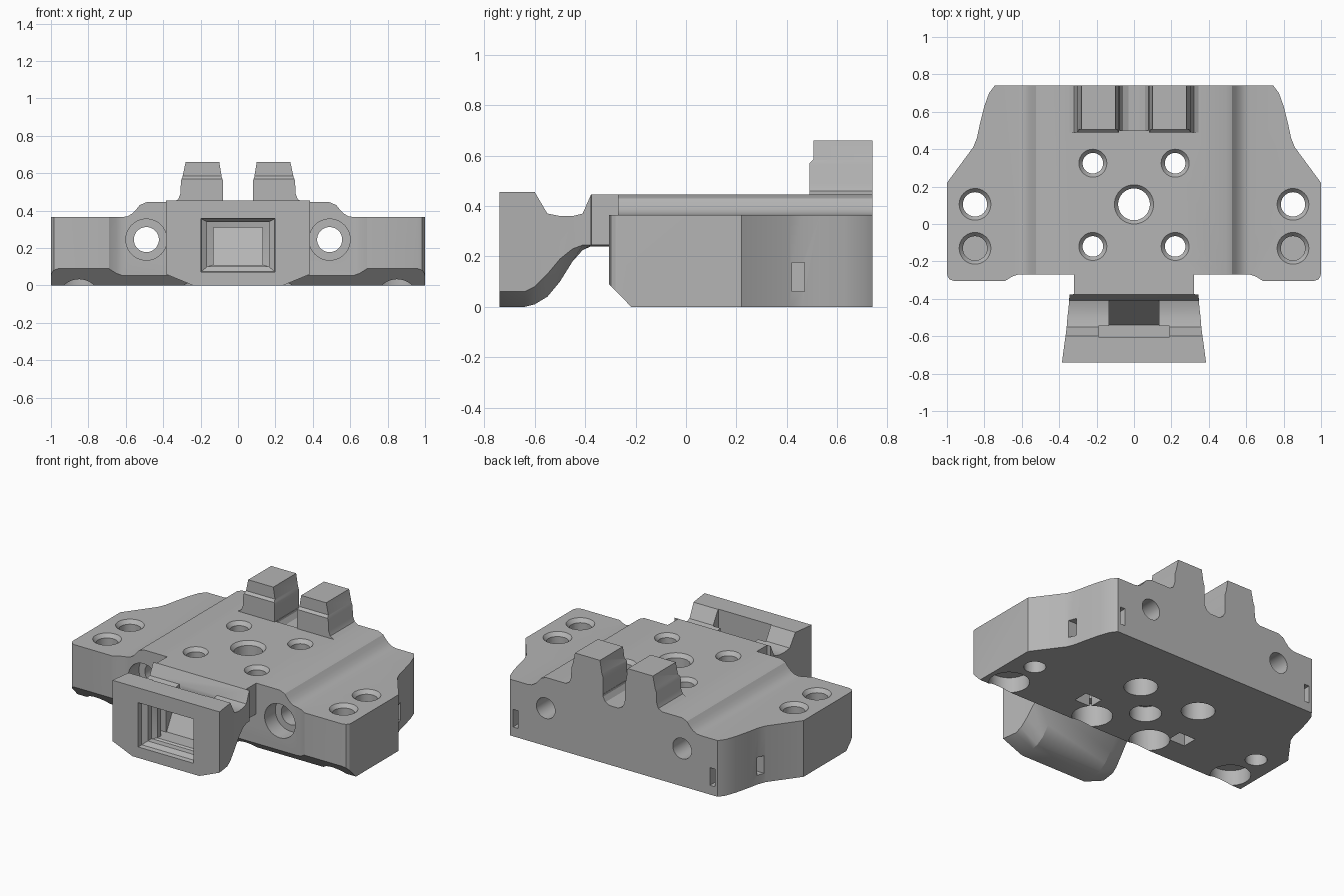
import bpy, bmesh, math
from mathutils import Matrix, Vector

if "Cube" in bpy.data.objects:
    bpy.data.objects.remove(bpy.data.objects["Cube"])

grey = bpy.data.materials.new("plain grey")
grey.use_nodes = True
COLOUR = (0.46, 0.46, 0.46, 1)
grey.diffuse_color = COLOUR
grey.node_tree.nodes["Principled BSDF"].inputs["Base Color"].default_value = COLOUR


def make(name, bm):
    bmesh.ops.recalc_face_normals(bm, faces=bm.faces)
    mesh = bpy.data.meshes.new(name)
    bm.to_mesh(mesh)
    bm.free()
    mesh.materials.append(grey)
    ob = bpy.data.objects.new(name, mesh)
    bpy.context.collection.objects.link(ob)
    return ob


def loft(name, rings):
    bm = bmesh.new()
    rows = [[bm.verts.new(p) for p in ring] for ring in rings]
    n = len(rows[0])
    for a, b in zip(rows, rows[1:]):
        for i in range(n):
            bm.faces.new((a[i], a[(i + 1) % n], b[(i + 1) % n], b[i]))
    bm.faces.new(rows[0])
    bm.faces.new(rows[-1])
    return make(name, bm)


def prism(name, points, axis, lo, hi):
    """Extrude a 2D outline along one axis."""
    def place(p, d):
        c = list(p)
        c.insert("xyz".index(axis), d)
        return c
    return loft(name, [[place(p, d) for p in points] for d in (lo, hi)])


def box(x0, x1, y0, y1, z0, z1):
    return prism("cutter", [(x0, y0), (x1, y0), (x1, y1), (x0, y1)], "z", z0, z1)


def cone(x, y, z, axis, length, r1, r2=None):
    """Round cutter starting at a point and running along +axis."""
    bm = bmesh.new()
    turn = Matrix.Rotation(-math.pi / 2, 4, "X") if axis == "y" else Matrix()
    move = Matrix.Translation((x, y, z)) @ turn @ Matrix.Translation((0, 0, length / 2))
    bmesh.ops.create_cone(bm, cap_ends=True, segments=40, radius1=r1,
                          radius2=r1 if r2 is None else r2, depth=length, matrix=move)
    return make("cutter", bm)


def combine(target, tool, operation="DIFFERENCE"):
    bpy.context.view_layer.objects.active = target
    mod = target.modifiers.new("cut", "BOOLEAN")
    mod.operation, mod.object, mod.solver = operation, tool, "EXACT"
    bpy.ops.object.modifier_apply(modifier=mod.name)
    bpy.data.objects.remove(tool)


def mirrored(half):
    return half + [(-x, v) for x, v in reversed(half)]


# Base: cross-section extruded along y, trimmed by the plan and the front chamfer
body = prism("mounting_body", mirrored([
    (1.1, 0), (1.1, .365), (.62, .365), (.59, .37), (.565, .385),
    (.545, .405), (.525, .43), (.49, .445)]), "y", -.5, .9)
combine(body, prism("cutter", mirrored([
    (.62, -.27), (.65, -.28), (.69, -.305), (.96, -.305), (.985, -.297), (.997, -.28),
    (1, -.26), (1, .22), (.86, .41), (.84, .46), (.825, .53), (.80, .63),
    (.775, .70), (.745, .74)]), "z", -.2, .8), "INTERSECT")
combine(body, prism("cutter", [(-.4, -.1), (-.12, -.1), (-.31, .095), (-.4, .095)],
                    "x", -1.2, 1.2))

# Front nose and neck: stations of y, top, bottom, lower chamfer, half width
stations = [(-.74, .455, 0, .06, .385), (-.64, .455, 0, .06, .372),
            (-.60, .455, .01, .07, .366), (-.55, .37, .04, .09, .36),
            (-.50, .36, .10, .09, .356), (-.45, .36, .18, .05, .35),
            (-.41, .37, .225, .02, .347), (-.377, .445, .24, .005, .345),
            (-.375, .445, .24, .005, .32), (-.25, .445, .24, .005, .32)]
nose = loft("front_nose", [
    [Vector((x, y, z)) for x, z in mirrored([(.24, b), (w, b + c), (w, t)])]
    for y, t, b, c, w in stations])

# Ramped pocket behind the nose wall, and the framed window through the wall
combine(nose, prism("cutter", [(-.41, .6), (-.41, .345), (-.54, .11), (-.60, .11), (-.60, .6)],
                    "x", -.135, .135))
combine(nose, box(-.19, .19, -.605, -.545, .11, .6))


def rect(w, y, z0, z1):
    return [(-w, y, z0), (w, y, z0), (w, y, z1), (-w, y, z1)]


combine(nose, loft("cutter", [rect(.20, -.75, .07, .36), rect(.195, -.71, .075, .355),
                              rect(.165, -.69, .10, .34), rect(.165, -.65, .10, .34),
                              rect(.13, -.64, .11, .31), rect(.13, -.58, .11, .31)]))
combine(body, nose, "UNION")

# Rear hooks with a rounded channel between them
for s in (1, -1):
    hook = prism("rear_hook", [(s * x, z) for x, z in [
        (.35, .40), (.345, .445), (.32, .46), (.308, .49), (.305, .56), (.297, .58),
        (.28, .66), (.10, .66), (.087, .58), (.08, .56), (.08, .40)]], "y", .49, .74)
    combine(hook, prism("cutter", [(.4, .57), (.49, .57), (.505, .585), (.505, .8), (.4, .8)],
                        "x", -1, 1))
    combine(body, hook, "UNION")
combine(body, prism("cutter", mirrored([(.03, .385), (.06, .40), (.078, .43), (.078, .6)]),
                    "y", .5, .9))


# Vertical holes: chamfered at the top, optionally counterbored below
def hole(x, y, r, top, wide=0, depth=0):
    combine(body, cone(x, y, -.1, "z", .8, r))
    combine(body, cone(x, y, top - .025, "z", .03, r - .001, r + .024))
    if wide:
        combine(body, cone(x, y, -.1, "z", .1 + depth, wide))


hole(0, .105, .085, .445, .095, .1)
for s in (1, -1):
    hole(s * .22, .325, .055, .445, .1, .15)
    hole(s * .22, -.12, .055, .445, .12, .15)
    hole(s * .85, .105, .065, .365)
    hole(s * .85, -.13, .065, .365, .12, .1)
    # Long holes running front to back with a front counterbore
    combine(body, cone(s * .49, -.5, .245, "y", 1.5, .067))
    combine(body, cone(s * .49, -.36, .245, "y", .2, .11))
    # Strap slots turning the rear corners, and the underside pocket
    xs = sorted((s * .68, s * 1.1))
    combine(body, box(*xs, .42, .47, .06, .175))
    xs = sorted((s * .69, s * .725))
    combine(body, box(*xs, .45, .9, .06, .175))
    xs = sorted((s * .30, s * .42))
    combine(body, box(*xs, -.04, .06, -.1, .08))

# Smooth the round walls and keep the machined edges crisp
bpy.ops.object.select_all(action="DESELECT")
body.select_set(True)
bpy.context.view_layer.objects.active = body
bpy.ops.object.shade_smooth_by_angle(angle=math.radians(25))
